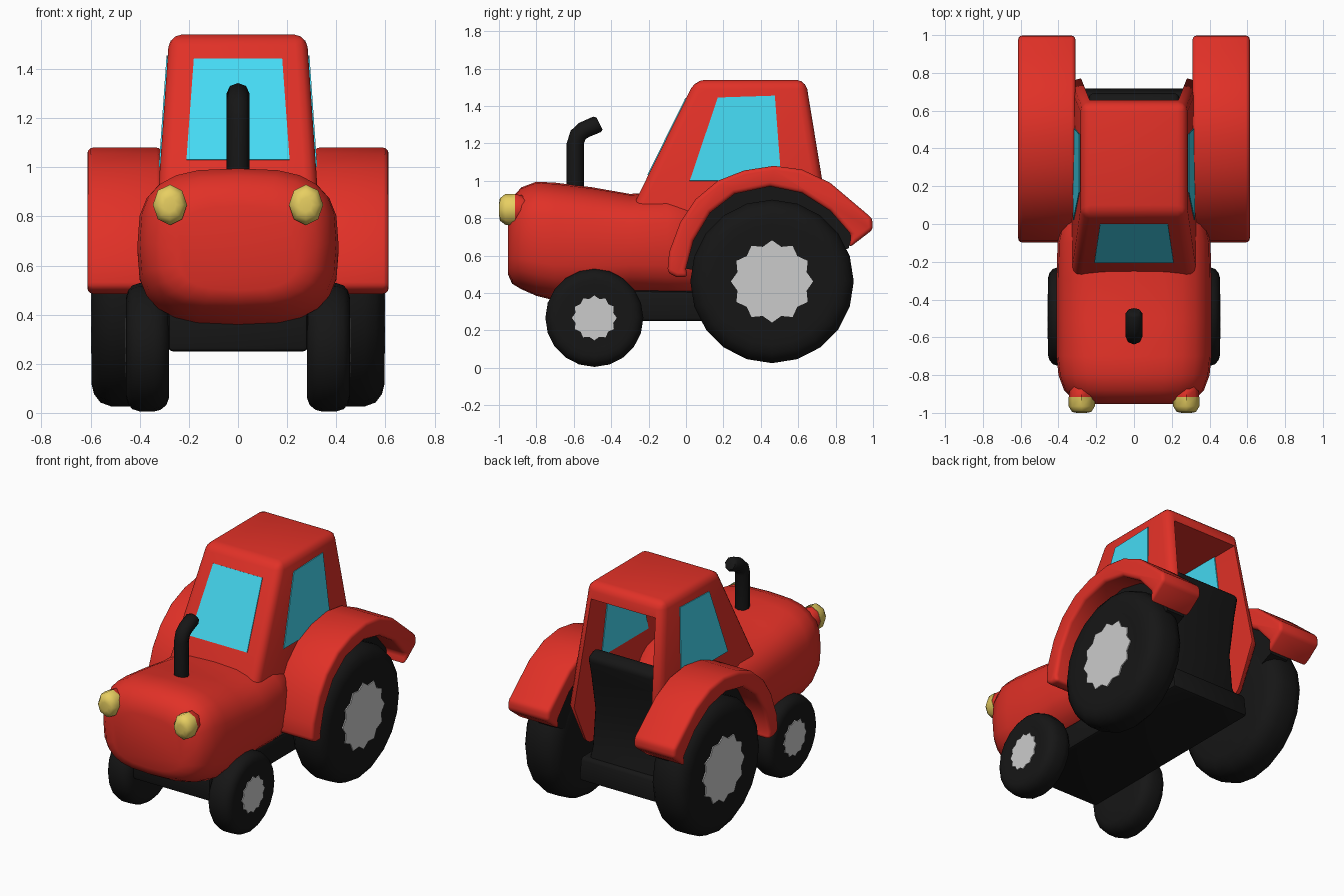
import bpy, bmesh, math
from mathutils import Vector

if "Cube" in bpy.data.objects:
    bpy.data.objects.remove(bpy.data.objects["Cube"])


def material(name, rgb):
    m = bpy.data.materials.new(name)
    m.diffuse_color = (*rgb, 1)
    m.use_nodes = True
    m.node_tree.nodes["Principled BSDF"].inputs["Base Color"].default_value = m.diffuse_color
    return m


RED = material("red_paint", (0.75, 0.03, 0.02))
BLACK = material("black_rubber", (0.008, 0.008, 0.008))
GLASS = material("window_glass", (0.06, 0.70, 0.90))
YELLOW = material("lamp_yellow", (0.80, 0.62, 0.12))


def make(name, verts, faces, mat=None, bevel=0, segments=3, cutter=None, angle=40):
    me = bpy.data.meshes.new(name)
    me.from_pydata([tuple(v) for v in verts], [], faces)
    bm = bmesh.new()
    bm.from_mesh(me)
    bmesh.ops.recalc_face_normals(bm, faces=bm.faces)
    bm.to_mesh(me)
    bm.free()
    ob = bpy.data.objects.new(name, me)
    bpy.context.collection.objects.link(ob)
    if mat:
        me.materials.append(mat)
    bpy.ops.object.select_all(action='DESELECT')
    ob.select_set(True)
    bpy.context.view_layer.objects.active = ob
    if bevel:
        m = ob.modifiers.new("round", 'BEVEL')
        m.width, m.segments, m.angle_limit = bevel, segments, math.radians(40)
        bpy.ops.object.modifier_apply(modifier="round")
    if cutter:
        m = ob.modifiers.new("cut", 'BOOLEAN')
        m.operation, m.solver, m.object = 'DIFFERENCE', 'EXACT', cutter
        bpy.ops.object.modifier_apply(modifier="cut")
    bpy.ops.object.shade_smooth_by_angle(angle=math.radians(angle))
    return ob


def loft(name, rings, mat=None, **kw):
    n = len(rings[0])
    verts = [v for r in rings for v in r]
    faces = [(i * n + j, i * n + (j + 1) % n, (i + 1) * n + (j + 1) % n, (i + 1) * n + j)
             for i in range(len(rings) - 1) for j in range(n)]
    faces += [tuple(range(n)), tuple(range(len(verts) - n, len(verts)))]
    return make(name, verts, faces, mat, **kw)


def slab(name, pts, x0, x1, mat, **kw):
    """Side profile of (y, z) points extruded across x."""
    return loft(name, [[(x, y, z) for y, z in pts] for x in (x0, x1)], mat, **kw)


def pane(name, quad, outward, mat):
    """Window that passes right through the wall."""
    q = [Vector(p) for p in quad]
    n = (q[1] - q[0]).cross(q[3] - q[0]).normalized()
    if n.dot(Vector(outward)) < 0:
        n = -n
    loft(name, [[p + n * d for p in q] for d in (0.005, -0.058)], mat)


# Bonnet: rounded cross-sections along y (y, top, bottom, half width)
stations = [(-0.952, 0.84, 0.50, 0.25), (-0.93, 0.91, 0.45, 0.32), (-0.88, 0.965, 0.42, 0.37),
            (-0.80, 0.995, 0.385, 0.40), (-0.70, 0.99, 0.36, 0.41), (-0.50, 0.965, 0.365, 0.41),
            (-0.30, 0.93, 0.39, 0.41), (-0.10, 0.94, 0.38, 0.405), (0.02, 0.92, 0.375, 0.38),
            (0.09, 0.88, 0.38, 0.325), (0.35, 0.80, 0.38, 0.31)]


def section(y, top, bot, hw, n=24):
    ring = []
    for k in range(n):
        a = 2 * math.pi * k / n
        c, s = math.cos(a), math.sin(a)
        ring.append((math.copysign(abs(c) ** 0.667, c) * hw, y,
                     (top + bot) / 2 + math.copysign(abs(s) ** 0.667, s) * (top - bot) / 2))
    return ring


loft("bonnet", [section(*s) for s in stations], RED)


# Cab: tapered shell, hollow and open at the back
def cab_rings(levels):
    return [[(-w, f, z), (w, f, z), (w, b, z), (-w, b, z)] for z, w, f, b in levels]


hollow = loft("cab_cutter", cab_rings([(0.40, 0.29, -0.33, 1.1), (0.75, 0.28, -0.28, 1.1),
                                       (1.44, 0.235, 0.06, 1.1)]))
loft("cab", cab_rings([(0.45, 0.335, -0.40, 0.62), (0.75, 0.335, -0.34, 0.77),
                       (1.54, 0.28, 0.05, 0.64)]), RED, bevel=0.05, cutter=hollow)
hollow.hide_render = True
hollow.hide_viewport = True


# Windows
def front_y(z):
    return -0.34 + (z - 0.75) * 0.494


def side_x(z):
    return 0.335 - (z - 0.75) * 0.0696


pane("windscreen", [(-0.21, front_y(1.03), 1.03), (0.21, front_y(1.03), 1.03),
                    (0.18, front_y(1.44), 1.44), (-0.18, front_y(1.44), 1.44)], (0, -1, 0), GLASS)
for s, side in ((1, "right"), (-1, "left")):
    pane(side + "_window", [(s * side_x(z), y, z) for y, z in
                            ((0.02, 1.0), (0.17, 1.445), (0.475, 1.455), (0.51, 1.0))],
         (s, 0, 0), GLASS)

# Chassis and seat
slab("chassis", [(-0.70, 0.25), (0.72, 0.25), (0.70, 0.40), (-0.70, 0.42)], -0.285, 0.285,
     BLACK, bevel=0.02, segments=2)
slab("seat", [(0.72, 0.30), (0.65, 0.46), (0.625, 0.70), (0.67, 0.95), (0.70, 1.07), (0.62, 1.11),
              (0.53, 1.0), (0.48, 0.70), (0.20, 0.66), (0.20, 0.30)], -0.24, 0.24,
     BLACK, bevel=0.03)


# Wheels: tyre profile (radius, x) spun about x, with a toothed hub disc
def spin_x(name, profile, y, z, sides, mat):
    rings = [[(x, y + r * math.sin(2 * math.pi * k / sides), z + r * math.cos(2 * math.pi * k / sides))
              for k in range(sides)] for r, x in profile]
    return loft(name, rings, mat, angle=50)


def wheel(name, s, y, radius, x0, x1, hub):
    w = x1 - x0
    prof = [(0.45, 0), (0.78, 0.0), (0.90, 0.07), (0.97, 0.2), (1, 0.36), (1, 0.68),
            (0.96, 0.86), (0.88, 0.96), (0.78, 1.0), (0.62, 0.985), (0.45, 0.98)]
    spin_x(name + "_tyre", [(r * radius, s * (x0 + w * t)) for r, t in prof], y, radius + 0.0, 20, BLACK) \
        .location.z = 0.025 if radius > 0.4 else 0.005
    zc = radius + (0.025 if radius > 0.4 else 0.005)
    star = [((hub if k % 2 == 0 else hub * 0.87) * math.sin(k * math.pi / 12) + y,
             (hub if k % 2 == 0 else hub * 0.87) * math.cos(k * math.pi / 12) + zc) for k in range(24)]
    slab(name + "_hub", star, s * (x1 - 0.03), s * (x1 + 0.002), None, angle=30)


# Mudguard side profile
outer = [(-0.10, 0.51), (-0.09, 0.62), (-0.03, 0.78), (0.05, 0.90), (0.17, 1.0), (0.31, 1.055),
         (0.47, 1.08), (0.62, 1.06), (0.77, 0.99), (0.90, 0.88), (0.995, 0.80), (1.0, 0.74)]
inner = [(0.87, 0.64), (0.885, 0.71), (0.77, 0.84), (0.62, 0.935), (0.45, 0.97), (0.26, 0.93),
         (0.13, 0.83), (0.04, 0.68), (0.0, 0.53), (0.01, 0.485), (-0.05, 0.485)]

for s, side in ((1, "right"), (-1, "left")):
    wheel(side + "_front_wheel", s, -0.49, 0.262, 0.28, 0.455, 0.12)
    wheel(side + "_rear_wheel", s, 0.46, 0.437, 0.335, 0.597, 0.22)
    slab(side + "_mudguard", outer + inner, s * 0.31, s * 0.613, RED, bevel=0.035)
    slab(side + "_wheel_arch", [(0.46, 0.46)] + inner[:9], s * 0.34, s * 0.47, BLACK)

    # Headlamps: eight-sided lathe forms along y
    def lamp(name, prof, mat):
        loft(name, [[(s * 0.277 + 0.84 * r * math.sin(k * math.pi / 4), y,
                      0.847 + r * math.cos(k * math.pi / 4)) for k in range(8)]
                    for r, y in prof], mat, angle=50)

    lamp(side + "_headlamp", [(0.03, -1.0), (0.06, -0.995), (0.083, -0.965), (0.083, -0.915)], YELLOW)
    lamp(side + "_lamp_housing", [(0.08, -0.916), (0.077, -0.88), (0.06, -0.845), (0.03, -0.82)], RED)

# Exhaust pipe: eight-sided rings along a bent path (y, z, tilt)
path = [(-0.592, 0.92, 0), (-0.592, 1.20, 0), (-0.577, 1.245, 0.5), (-0.545, 1.272, 0.95),
        (-0.475, 1.302, 1.1), (-0.462, 1.306, 1.1)]
rings = []
for i, (y, z, t) in enumerate(path):
    r = 0.036 if i == len(path) - 1 else 0.046
    rings.append([(r * math.cos(k * math.pi / 4), y + r * math.sin(k * math.pi / 4) * math.cos(t),
                   z - r * math.sin(k * math.pi / 4) * math.sin(t)) for k in range(8)])
loft("exhaust_pipe", rings, BLACK, angle=50)
